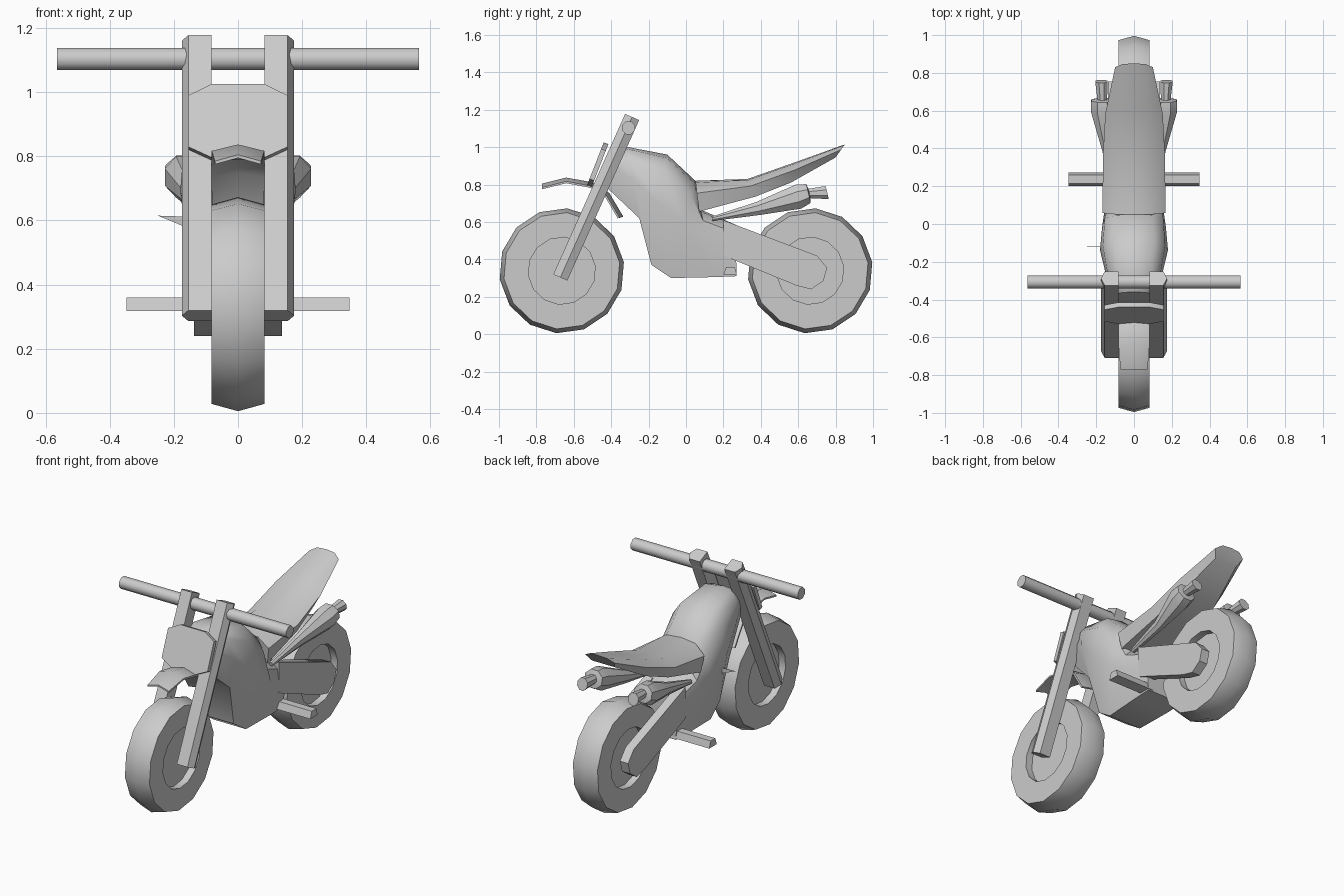
import bpy, bmesh
from math import sin, cos, pi, radians

if "Cube" in bpy.data.objects:
    bpy.data.objects.remove(bpy.data.objects["Cube"])


def loft(name, rings, mirror=False, angle=30):
    """Skin equal-length closed rings, cap both ends, optionally mirror in x."""
    bm = bmesh.new()
    vs = [[bm.verts.new(p) for p in r] for r in rings]
    n = len(rings[0])
    for a, b in zip(vs, vs[1:]):
        for i in range(n):
            j = (i + 1) % n
            bm.faces.new((a[i], a[j], b[j], b[i]))
    bm.faces.new(vs[0])
    bm.faces.new(vs[-1])
    bmesh.ops.recalc_face_normals(bm, faces=bm.faces)
    me = bpy.data.meshes.new(name)
    bm.to_mesh(me)
    bm.free()
    me.shade_smooth()
    me.set_sharp_from_angle(angle=radians(angle))
    ob = bpy.data.objects.new(name, me)
    bpy.context.collection.objects.link(ob)
    if mirror:
        ob.modifiers.new("Mirror", 'MIRROR').use_mirror_merge = False
    return ob


def prism(name, profile, x0, x1, mirror=False):
    """Extrude a (y, z) side profile along x."""
    return loft(name, [[(x, y, z) for y, z in profile] for x in (x0, x1)], mirror)


def shell(name, stations, shape, angle=30):
    """Loft symmetric sections. Station: top (y,z), bottom (y,z), max and bottom half width.
    Shape: (width fraction, fraction from top to bottom)."""
    rings = []
    for (ty, tz), (by, bz), w, wb in stations:
        half = [(f * w, t) for f, t in shape] + [(wb, 1.0)]
        full = half + [(-x, t) for x, t in reversed(half) if x > 0]
        rings.append([(x, ty + (by - ty) * t, tz + (bz - tz) * t) for x, t in full])
    return loft(name, rings, angle=angle)


# Wheels: lathed tyre section with recessed rim disc
def wheel(name, cy):
    section = [(-.04, .18), (-.083, .18), (-.083, .312), (0, .335),
               (.083, .312), (.083, .18), (.04, .18)]
    n = 14
    loft(name, [[(x, cy + r * cos(radians(85) + 2 * pi * i / n),
                  .339 + r * sin(radians(85) + 2 * pi * i / n)) for i in range(n)]
                for x, r in section], angle=40)


wheel("front_wheel", -.664)
wheel("rear_wheel", .664)

# Fork legs: pentagonal bars with an outer ridge
du, dv = .0375, -.0166
section = [(.083, -1), (.155, -1), (.175, 0), (.155, 1), (.083, 1)]
loft("fork_legs", [[(x, y + s * du, z + s * dv) for x, s in section]
                   for y, z in ((-.672, .303), (-.288, 1.161))], mirror=True, angle=20)

# Handlebar
loft("handlebar", [[(x, -.307 + .037 * cos(pi * (i + .5) / 4), 1.103 + .037 * sin(pi * (i + .5) / 4))
                    for i in range(8)] for x in (-.565, .565)], angle=50)

# Front number plate
outline = [(-.083, 1.025), (.083, 1.025), (.155, .99), (.155, .83),
           (.083, .797), (-.083, .797), (-.155, .83), (-.155, .99)]
loft("front_plate", [[(x, -.44 - (1.025 - z) * .39 + o, z - o * .35) for x, z in outline]
                     for o in (0, .025)])

# Front mudguard: thin ridged strip
rings = []
for y, z, w, ny, nz in [(-.77, .805, .072, 0, 1), (-.64, .837, .082, 0, 1), (-.50, .812, .083, .3, 1),
                        (-.41, .755, .083, .8, .6), (-.335, .628, .08, 1, .3)]:
    ring = []
    for x, d in [(-w, -.02), (0, 0), (w, -.02), (w, -.03), (0, -.01), (-w, -.03)]:
        ring.append((x, y + ny * d, z + nz * d))
    rings.append(ring)
loft("front_mudguard", rings)

# Tank and engine body
shell("body", [
    ((-.36, .98), (-.43, .79), .10, .07),
    ((-.31, 1.00), (-.25, .62), .145, .12),
    ((-.10, .96), (-.185, .37), .18, .10),
    ((.05, .82), (-.08, .30), .168, .11),
    ((.08, .665), (.15, .305), .15, .12),
    ((.265, .585), (.27, .31), .13, .12)],
    [(0, 0), (.6, .03), (.92, .16), (1, .45)], 40)

# Seat and tail
shell("seat", [
    ((.05, .82), (.07, .655), .166, .15),
    ((.33, .83), (.37, .735), .165, .14),
    ((.60, .925), (.56, .81), .152, .12),
    ((.85, 1.015), (.80, .945), .10, .075)],
    [(0, 0), (.6, .06), (1, .4)], 35)

# Swingarm
prism("swingarm", [(.20, .61), (.25, .59), (.70, .42), (.755, .355), (.735, .285),
                   (.67, .24), (.59, .26), (.20, .42)], .082, .137, True)

# Footpegs
prism("footpegs", [(.20, .318), (.272, .318), (.26, .36), (.215, .36)], .08, .348, True)

# Exhausts: slim pipe swelling into a muffler, then a tip
rings = []
for x, y, z, rx, rz in [(.125, .14, .617, .015, .012), (.14, .385, .672, .027, .036),
                        (.168, .60, .735, .062, .066), (.168, .655, .752, .060, .052),
                        (.168, .66, .752, .026, .026), (.172, .755, .757, .034, .036)]:
    rings.append([(x + rx * 1.05 * cos(pi * (i + .5) / 4), y - .25 * rz * sin(pi * (i + .5) / 4),
                   z + rz * 1.05 * sin(pi * (i + .5) / 4)) for i in range(8)])
loft("exhausts", rings, mirror=True, angle=35)

# Small lever on the left side
loft("side_lever", [[(-.25, y, .615), (-.16, y, .612), (-.16, y, .578)] for y in (-.121, -.119)])
